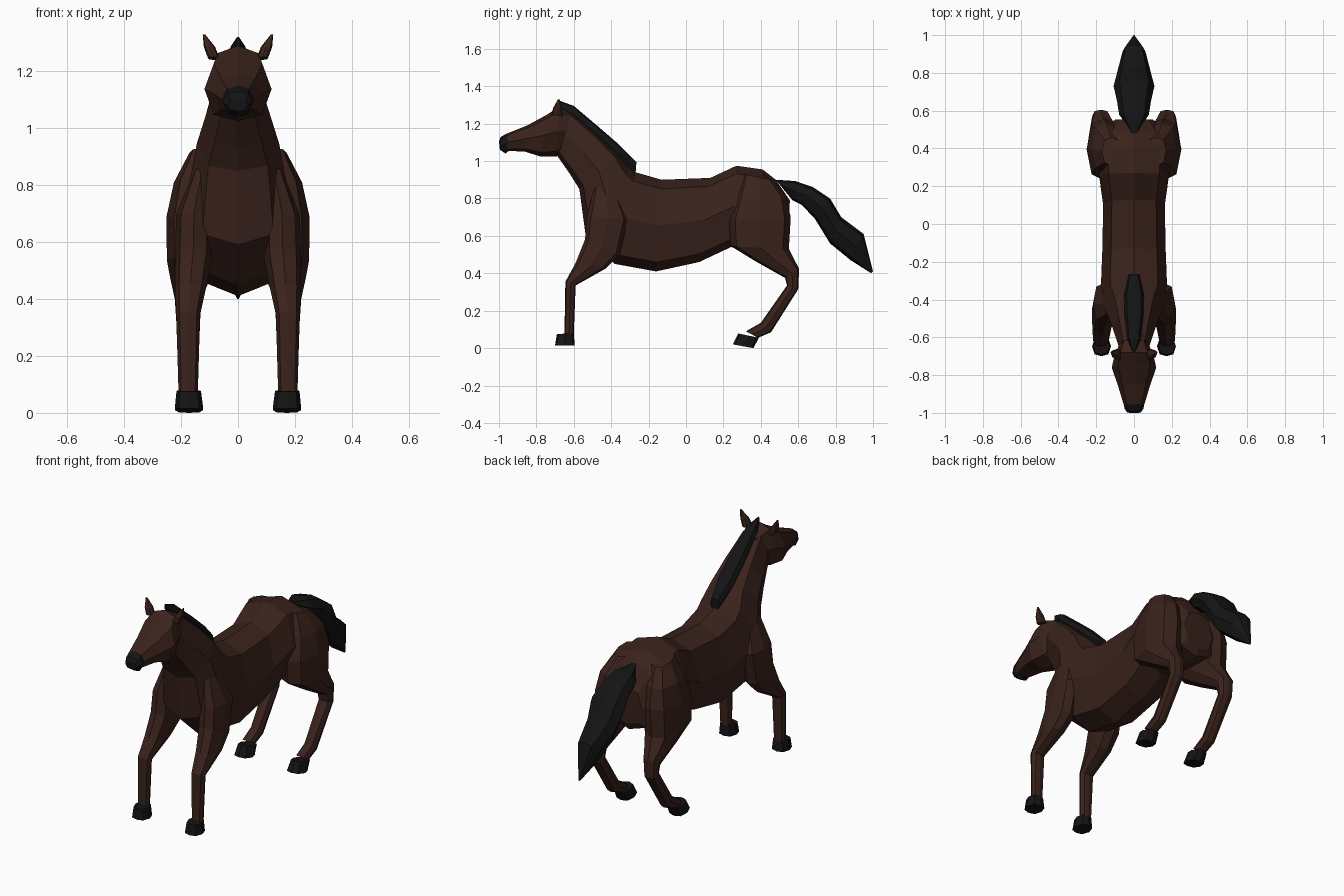
import bpy, bmesh
from mathutils import Vector


def material(name, color):
    m = bpy.data.materials.new(name)
    m.diffuse_color = (*color, 1)
    return m


COAT = material("bay_coat", (0.042, 0.016, 0.011))
DARK = material("dark_hair_and_hoof", (0.007, 0.007, 0.007))

# Octagonal cross-section: (side, up) factors
RING = [(0, 1), (.72, .8), (1, 0), (.72, -.8), (0, -1), (-.72, -.8), (-1, 0), (-.72, .8)]


def loft(name, sections, mat, mirror=False):
    """Skin rings given as (y1, z1, y2, z2, half width, centre x)."""
    bm = bmesh.new()
    rings = []
    for y1, z1, y2, z2, w, *cx in sections:
        x = cx[0] if cx else 0
        a, b = Vector((x, y1, z1)), Vector((x, y2, z2))
        mid, half = (a + b) / 2, (a - b) / 2
        rings.append([bm.verts.new(mid + half * u + Vector((w * s, 0, 0))) for s, u in RING])
    n = len(RING)
    for p, q in zip(rings, rings[1:]):
        for i in range(n):
            j = (i + 1) % n
            bm.faces.new((p[i], p[j], q[j], q[i]))
    bm.faces.new(rings[0])
    bm.faces.new(rings[-1][::-1])
    bmesh.ops.recalc_face_normals(bm, faces=bm.faces)
    me = bpy.data.meshes.new(name)
    bm.to_mesh(me)
    bm.free()
    me.materials.append(mat)
    ob = bpy.data.objects.new(name, me)
    bpy.context.collection.objects.link(ob)
    if mirror:
        ob.modifiers.new("mirror", 'MIRROR').use_mirror_merge = False
    return ob


# Torso running up into the neck
loft("body_and_neck", [
    (.555, .79, .55, .57, .10),
    (.48, .90, .53, .53, .165),
    (.41, .955, .41, .52, .20),
    (.27, .975, .24, .54, .185),
    (.13, .91, .07, .46, .163),
    (-.13, .90, -.16, .41, .168),
    (-.27, .94, -.38, .45, .175),
    (-.30, .97, -.535, .59, .175),
    (-.36, 1.04, -.57, .85, .145),
    (-.47, 1.15, -.62, .93, .115),
    (-.61, 1.27, -.69, 1.03, .08)], COAT)

# Head and muzzle
loft("head", [
    (-.58, 1.25, -.62, 1.09, .06),
    (-.68, 1.29, -.69, 1.025, .10),
    (-.74, 1.25, -.78, 1.025, .118),
    (-.85, 1.19, -.86, 1.05, .085),
    (-.955, 1.148, -.955, 1.055, .055)], COAT)
loft("muzzle", [
    (-.953, 1.149, -.945, 1.057, .055),
    (-.99, 1.13, -.965, 1.04, .05),
    (-1.0, 1.105, -.995, 1.06, .036)], DARK)
loft("ears", [
    (-.72, 1.25, -.66, 1.24, .02, .085),
    (-.71, 1.285, -.665, 1.285, .02, .10),
    (-.685, 1.33, -.675, 1.33, .004, .12)], COAT, True)

# Mane along the crest and tail
loft("mane", [
    (-.265, .995, -.27, .93, .03),
    (-.36, 1.09, -.39, 1.02, .052),
    (-.47, 1.185, -.50, 1.12, .05),
    (-.60, 1.295, -.62, 1.22, .035),
    (-.675, 1.322, -.67, 1.27, .008)], DARK)
loft("tail", [
    (.48, .90, .52, .85, .02),
    (.585, .893, .57, .79, .078),
    (.68, .86, .62, .765, .09),
    (.77, .80, .69, .69, .108),
    (.83, .70, .77, .56, .09),
    (.95, .61, .88, .47, .06),
    (1.0, .41, .99, .40, .004)], DARK)

# Front legs
loft("front_legs", [
    (-.49, .86, -.37, .84, .03, .125),
    (-.53, .70, -.31, .69, .062, .155),
    (-.54, .58, -.355, .50, .065, .157),
    (-.59, .455, -.43, .425, .055, .167),
    (-.645, .355, -.59, .335, .042, .175),
    (-.65, .075, -.60, .075, .034, .175)], COAT, True)
loft("front_hooves", [
    (-.69, .075, -.60, .08, .043, .173),
    (-.70, .015, -.595, .015, .05, .172)], DARK, True)

# Hind legs
loft("hind_legs", [
    (.31, .93, .46, .90, .05, .12),
    (.27, .81, .535, .81, .075, .15),
    (.23, .68, .56, .70, .095, .156),
    (.24, .545, .55, .53, .09, .16),
    (.37, .465, .575, .48, .07, .168),
    (.53, .375, .605, .425, .047, .175),
    (.54, .335, .60, .315, .042, .175),
    (.40, .135, .455, .085, .034, .175),
    (.32, .09, .385, .055, .034, .175)], COAT, True)
loft("hind_hooves", [
    (.28, .078, .39, .055, .043, .173),
    (.25, .02, .36, 0, .05, .172)], DARK, True)
